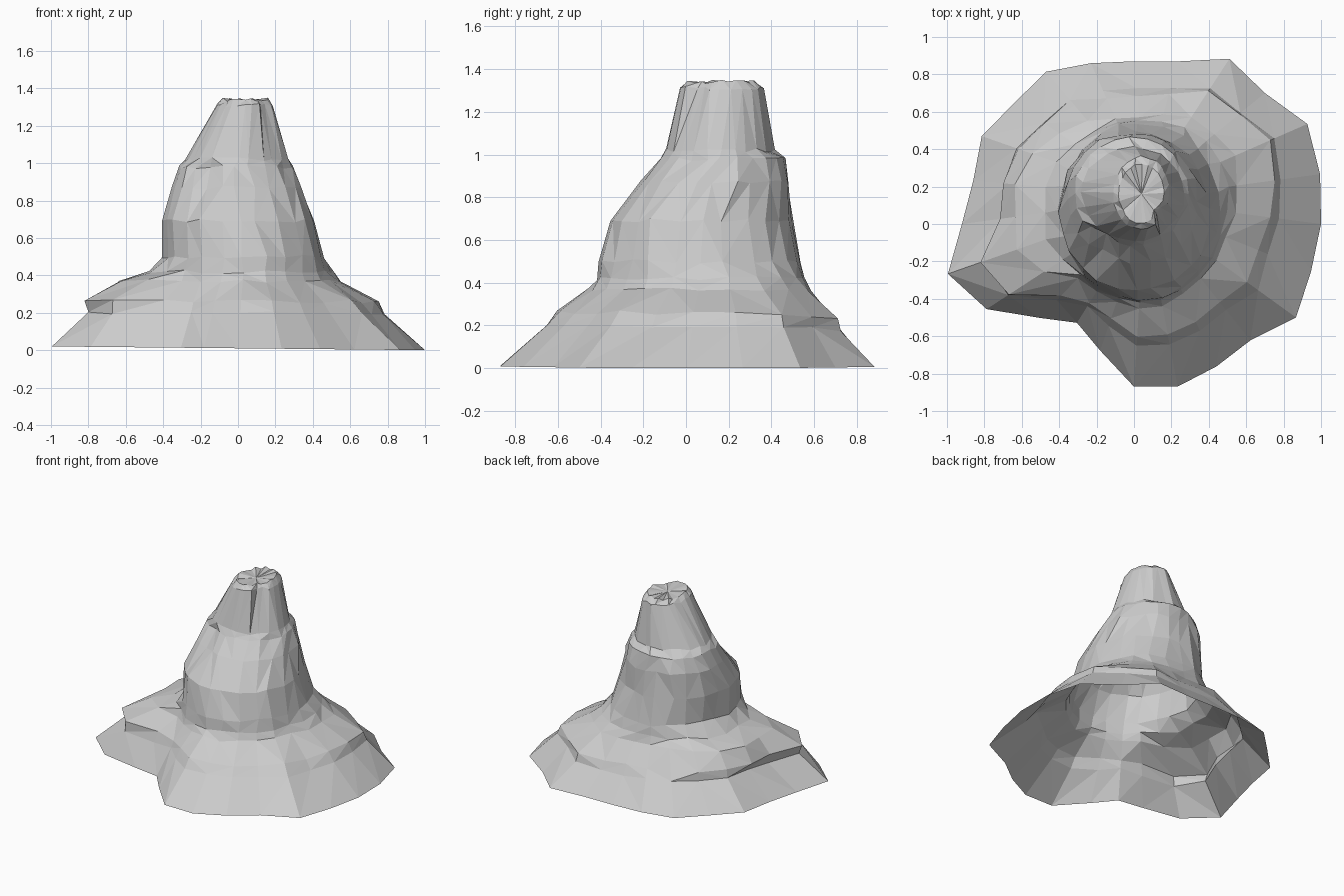
import bpy, bmesh, math, random

if "Cube" in bpy.data.objects:
    bpy.data.objects.remove(bpy.data.objects["Cube"])

random.seed(4)
N = 24


def bump(a, centre, width):
    """1 at the centre angle, fading to 0 at +-width (degrees)."""
    d = abs((math.degrees(a) - centre + 180) % 360 - 180)
    return max(0, 1 - d / width)


def oval(a, right, back, left, front):
    """Point on an oval given by its four extents."""
    return ((right + left) / 2 + (right - left) / 2 * math.cos(a),
            (back + front) / 2 + (back - front) / 2 * math.sin(a))


def wobble(amount):
    return random.uniform(-amount, amount)


angles = [2 * math.pi * i / N for i in range(N)]

# Ground outline: radii counter-clockwise from the right
outline = [1.0, 1.03, 1.07, .99, 1.02, .9, .87, .89, .94, .91, .94, .89,
           .92, 1.03, .91, .71, .61, .7, .87, .9, .88, .88, 1.0, .98]
base = [(r * math.cos(a), r * math.sin(a)) for r, a in zip(outline, angles)]
rings = [[(x, y, .01 - .01 * x) for x, y in base]]

# Skirt: blends from the outline to the tower foot; ledges bulge it outward
foot = (.46, .54, -.40, -.40)
for z, t, left, rear, corner in [(.20, .45, .06, .12, .2),
                                 (.26, .57, .22, .24, .3),
                                 (.37, .90, .45, .2, .1),
                                 (.42, .95, .15, .1, 0)]:
    ring = []
    for (bx, by), a in zip(base, angles):
        k = t - left * bump(a, 165, 60) - rear * bump(a, 40, 50) - corner * bump(a, 207, 25)
        k += wobble(.02)
        fx, fy = oval(a, *foot)
        dip = .03 * bump(a, 75, 60) if z < .3 else 0
        ring.append((bx + (fx - bx) * k, by + (fy - by) * k, z - dip + wobble(.01)))
    rings.append(ring)

# Tower: height, then right, back, left and front extents
tower = [(.50, *foot),
         (.69, .41, .50, -.40, -.36),
         (.87, .34, .49, -.36, -.22),
         (.98, .29, .46, -.32, -.12),
         (1.02, .27, .41, -.28, -.09),
         (1.31, .19, .36, -.11, -.03),
         (1.34, .16, .32, -.08, 0)]
for z, *ext in tower:
    cx, cy = (ext[0] + ext[2]) / 2, (ext[1] + ext[3]) / 2
    ring = []
    for a in angles:
        x, y = oval(a + wobble(.05), *ext)
        s = 1 + wobble(.03)
        # recess on the front left, groove on the front right of the summit
        if .8 < z < 1:
            s -= .12 * bump(a, 238, 30)
        if z > 1.1:
            s -= .3 * bump(a, 322, 25)
        ring.append((cx + (x - cx) * s, cy + (y - cy) * s, z + wobble(.01)))
    rings.append(ring)

# Walls, with mixed triangles for a chiselled look
bm = bmesh.new()
loops = [[bm.verts.new(p) for p in ring] for ring in rings]
for low, high in zip(loops, loops[1:]):
    for i in range(N):
        j = (i + 1) % N
        a, b, c, d = low[i], low[j], high[j], high[i]
        tris = ((a, b, c), (a, c, d)) if random.random() < .5 else ((a, b, d), (b, c, d))
        for tri in tris:
            bm.faces.new(tri)

# Uneven summit; the underside stays open
peak = bm.verts.new((.04, .16, 1.33))
for i in range(N):
    bm.faces.new((loops[-1][i], loops[-1][(i + 1) % N], peak))

mesh = bpy.data.meshes.new("rock_butte")
bm.to_mesh(mesh)
bm.free()
butte = bpy.data.objects.new("rock_butte", mesh)
bpy.context.collection.objects.link(butte)
